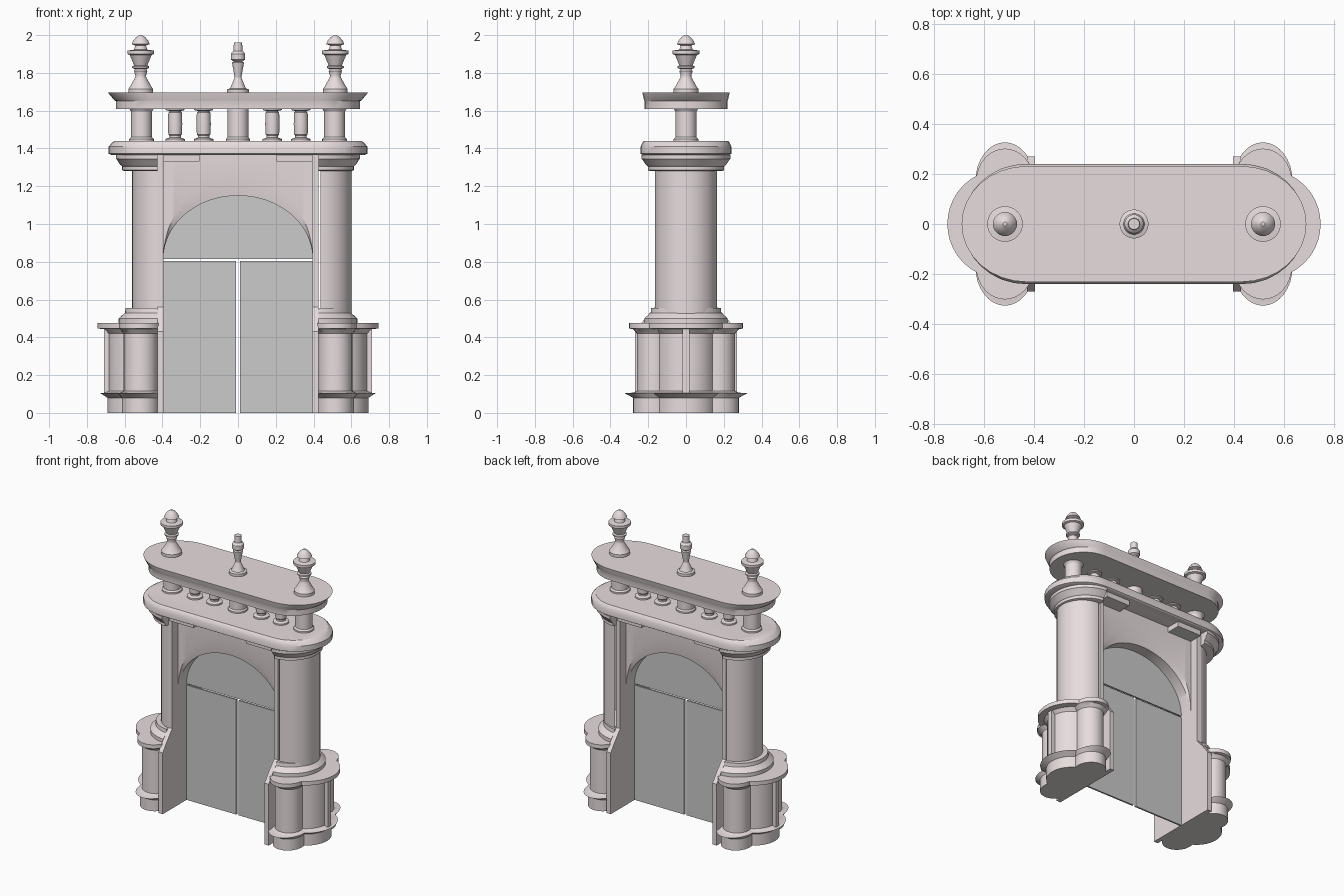
import bpy, bmesh, math
from math import pi, sin, cos

if "Cube" in bpy.data.objects:
    bpy.data.objects.remove(bpy.data.objects["Cube"])


def material(name, rgb):
    m = bpy.data.materials.new(name)
    m.diffuse_color = (*rgb, 1)
    m.use_nodes = True
    m.node_tree.nodes["Principled BSDF"].inputs["Base Color"].default_value = m.diffuse_color
    return m


STONE = material("stone", (0.80, 0.72, 0.725))
DOOR = material("door_grey", (0.57, 0.57, 0.565))


def loft(name, rings, mat=STONE, cut=None):
    """Skin closed rings; cut=(x, side) keeps only the part beyond x on that side."""
    bm = bmesh.new()
    rows = [[bm.verts.new(p) for p in r] for r in rings]
    n = len(rows[0])
    for a, b in zip(rows, rows[1:]):
        for i in range(n):
            j = (i + 1) % n
            bm.faces.new((a[i], a[j], b[j], b[i]))
    bm.faces.new(rows[0][::-1])
    bm.faces.new(rows[-1])
    if cut:
        x, side = cut
        bmesh.ops.bisect_plane(bm, geom=bm.verts[:] + bm.edges[:] + bm.faces[:],
                               plane_co=(x, 0, 0), plane_no=(side, 0, 0), clear_inner=True)
        bmesh.ops.holes_fill(bm, edges=[e for e in bm.edges if e.is_boundary], sides=0)
    bmesh.ops.recalc_face_normals(bm, faces=bm.faces[:])
    me = bpy.data.meshes.new(name)
    bm.to_mesh(me)
    bm.free()
    me.materials.append(mat)
    ob = bpy.data.objects.new(name, me)
    bpy.context.collection.objects.link(ob)
    return ob


def lathe(name, x, y, profile, cut=None, n=32):
    """Turned part; profile rows are (radius, z) or (x radius, z, y radius)."""
    return loft(name, [[(x + row[0] * cos(2 * pi * i / n), y + row[-1 if len(row) == 3 else 0]
                         * sin(2 * pi * i / n), row[1]) for i in range(n)]
                       for row in profile], cut=cut)


def box(name, x0, x1, y0, y1, z0, z1, mat=STONE):
    return loft(name, [[(x0, y0, z), (x1, y0, z), (x1, y1, z), (x0, y1, z)]
                       for z in (z0, z1)], mat)


def rounded_slab(name, rows, cx=0.43, n=16):
    """Long slab with elliptical ends; rows are (half length, half depth, z)."""
    rings = []
    for hx, hy, z in rows:
        half = [(cx + (hx - cx) * cos(t), hy * sin(t), z)
                for t in (-pi / 2 + pi * i / n for i in range(n + 1))]
        rings.append(half + [(-x, -y, z) for x, y, _ in half])
    return loft(name, rings)


def union(ob, others):
    bpy.context.view_layer.objects.active = ob
    for o in others:
        m = ob.modifiers.new("join", 'BOOLEAN')
        m.operation, m.object, m.solver = 'UNION', o, 'EXACT'
        bpy.ops.object.modifier_apply(modifier=m.name)
        bpy.data.objects.remove(o)


def lobe_profile(plinth, flare, body, slab):
    """Pedestal lobe section; each argument is (x radius, y radius)."""
    rows = [(plinth, 0, 0), (plinth, 0, 0.08), (flare, 0, 0.105), (body, 0.02, 0.107),
            (body, 0, 0.115), (body, 0, 0.42), (body, 0.02, 0.443), (slab, 0, 0.447),
            (slab, 0, 0.475)]
    return [(r[0] + d, z, r[1] + d) for r, d, z in rows]


for s, label, shaft_x in ((-1, "left", 0.395), (1, "right", 0.437)):
    # three-lobed pedestal
    front = lobe_profile((0.1, 0.11), (0.118, 0.156), (0.09, 0.09), (0.115, 0.131))
    outer = lobe_profile((0.164, 0.164), (0.203, 0.203), (0.158, 0.158), (0.218, 0.218))
    cut = (s * 0.42, s)
    x0, x1 = sorted((s * 0.42, s * 0.56))
    ped = lathe(label + "_pedestal", s * 0.527, 0, outer, cut, 40)
    union(ped, [box("core", x0, x1, -0.17, 0.17, 0, 0.475),
                lathe("lobe", s * 0.515, -0.17, front, cut),
                lathe("lobe", s * 0.515, 0.17, front, cut)])
    x0, x1 = sorted((s * 0.66, s * 0.71))
    box(label + "_pedestal_rib", x0, x1, -0.018, 0.018, 0.1, 0.445)

    # half-round column: base, shaft, capital
    lathe(label + "_column_base", s * 0.41, 0,
          [(0.222, 0.475), (0.222, 0.50), (0.205, 0.515), (0.188, 0.53), (0.185, 0.555)],
          (s * 0.425, s), 48)
    lathe(label + "_column_shaft", s * shaft_x, 0, [(0.165, 0.50), (0.165, 1.34)],
          (s * shaft_x, s), 48)
    lathe(label + "_column_capital", s * 0.41, 0,
          [(0.19, 1.28), (0.203, 1.285), (0.203, 1.305), (0.215, 1.315), (0.232, 1.342),
           (0.236, 1.345), (0.236, 1.366)], (s * 0.425, s), 48)

    # door jamb, deeper at pedestal height
    side = [(-0.27, 0), (0.27, 0), (0.27, 0.43), (0.225, 0.49), (0.165, 0.56), (0.165, 1.366),
            (-0.165, 1.366), (-0.165, 0.56), (-0.225, 0.49), (-0.27, 0.43)]
    loft(label + "_jamb", [[(s * x, y, z) for y, z in side] for x in (0.395, 0.427)])

    # blocks under the entablature, front and back
    for f in (-1, 1):
        x0, x1 = sorted((s * 0.205, s * 0.395))
        y0, y1 = sorted((f * 0.1, f * 0.2))
        box(label + "_soffit_block", x0, x1, y0, y1, 1.33, 1.367)

    # parapet posts and balusters
    lathe(label + "_parapet_post", s * 0.511, 0,
          [(0.065, 1.44), (0.065, 1.45), (0.055, 1.46), (0.055, 1.595), (0.065, 1.61)])
    for x in (0.182, 0.333):
        lathe(label + "_baluster", s * x, 0,
              [(0.052, 1.44), (0.052, 1.45), (0.03, 1.457), (0.03, 1.468), (0.036, 1.475),
               (0.038, 1.53), (0.036, 1.59), (0.03, 1.593), (0.03, 1.598), (0.05, 1.603),
               (0.05, 1.61)], n=24)

    # urn finial
    lathe(label + "_finial", s * 0.515, 0,
          [(0.066, 1.695), (0.066, 1.715), (0.058, 1.725), (0.03, 1.775), (0.028, 1.785),
           (0.035, 1.81), (0.03, 1.82), (0.045, 1.826), (0.045, 1.835), (0.035, 1.84),
           (0.058, 1.895), (0.071, 1.90), (0.071, 1.918), (0.035, 1.923), (0.028, 1.945),
           (0.048, 1.952), (0.04, 1.97), (0.025, 1.988), (0.008, 2.0)])

    # door leaf
    x0, x1 = sorted((s * 0.01, s * 0.395))
    box(label + "_door_leaf", x0, x1, -0.006, 0.006, 0, 0.805, DOOR)

# arched wall: shallow splayed archivolt on both faces, straight soffit between
SPRING, N = 0.815, 40
arc = [pi * i / N for i in range(N + 1)]
stations = []
for t in arc:
    x = 0.395 * cos(t)
    zo, zi = SPRING + 0.44 * sin(t), SPRING + 0.335 * sin(t)
    stations.append([(x, -0.1, zo), (x, -0.085, zi), (x, 0.085, zi), (x, 0.1, zo),
                     (x, 0.1, 1.367), (x, -0.1, 1.367)])
loft("arched_wall", stations)

# fanlight panel
loft("fanlight_panel", [[(0.395 * cos(t), y, SPRING + 0.337 * sin(t)) for t in arc]
                        for y in (-0.006, 0.006)], DOOR)

# entablature and top slab
rounded_slab("entablature", [(0.67, 0.23, 1.366), (0.685, 0.24, 1.372), (0.685, 0.24, 1.41),
                             (0.665, 0.23, 1.432), (0.65, 0.222, 1.44)])
rounded_slab("top_slab", [(0.645, 0.22, 1.61), (0.645, 0.22, 1.65), (0.655, 0.222, 1.655),
                          (0.688, 0.231, 1.695)])

# centre post and finial
lathe("centre_post", 0, 0, [(0.063, 1.44), (0.063, 1.45), (0.055, 1.46), (0.055, 1.61)])
lathe("centre_finial", 0, 0,
      [(0.058, 1.695), (0.058, 1.713), (0.042, 1.718), (0.03, 1.745), (0.018, 1.775),
       (0.022, 1.80), (0.032, 1.855), (0.022, 1.86), (0.038, 1.87), (0.038, 1.90),
       (0.03, 1.912), (0.024, 1.915), (0.022, 1.96)], n=24)

# smooth curved surfaces, keep crisp mouldings
bpy.ops.object.select_all(action='SELECT')
bpy.context.view_layer.objects.active = bpy.data.objects["top_slab"]
bpy.ops.object.shade_smooth_by_angle(angle=math.radians(30))
